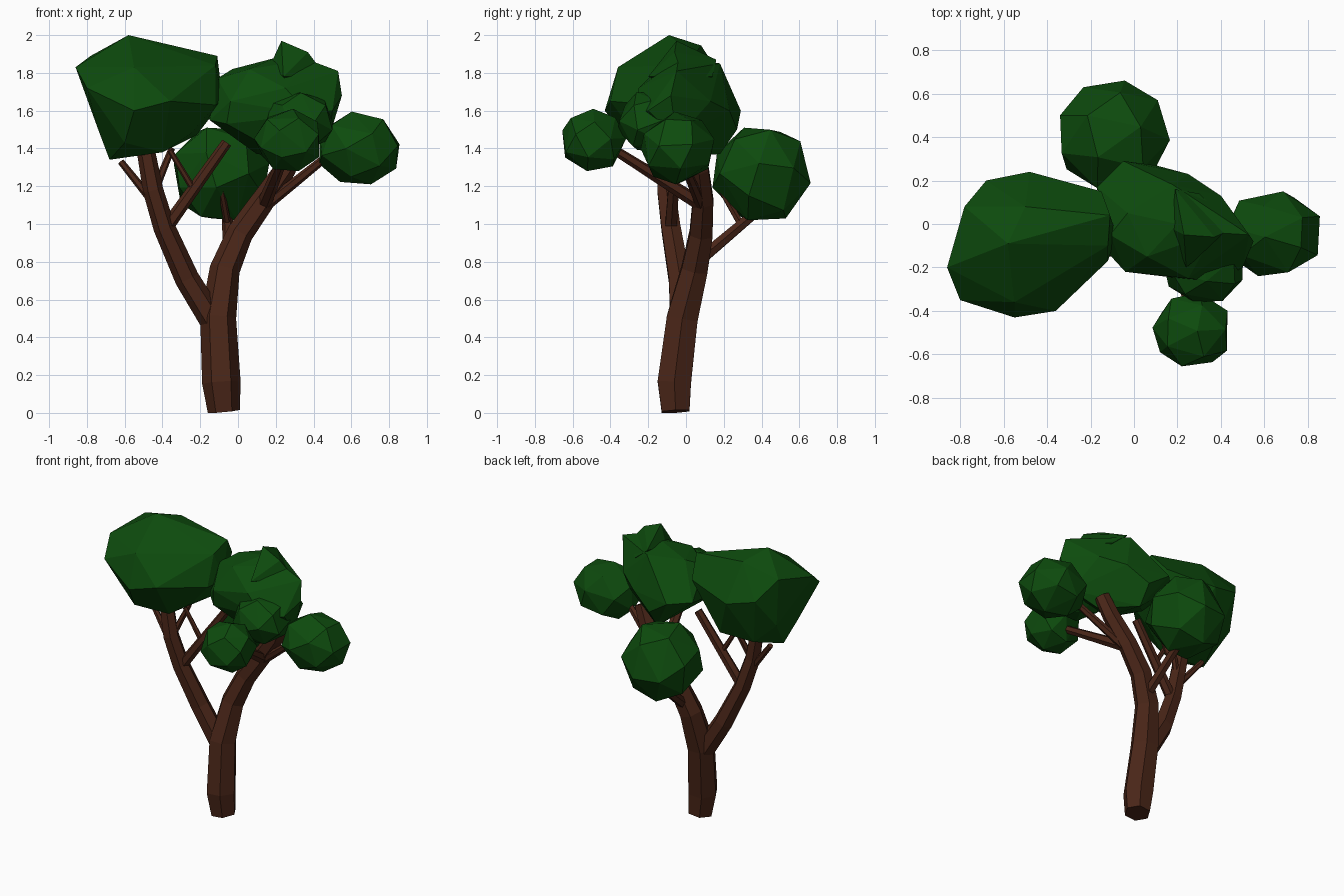
import bpy, bmesh, math
from mathutils import Vector, Matrix


def material(name, rgb):
    m = bpy.data.materials.new(name)
    m.diffuse_color = (*rgb, 1)
    return m


LEAF = material("leaf_green", (0.004, 0.07, 0.004))
BARK = material("bark_brown", (0.068, 0.019, 0.009))


def finish(name, bm, mat):
    bmesh.ops.recalc_face_normals(bm, faces=bm.faces)
    me = bpy.data.meshes.new(name)
    bm.to_mesh(me)
    bm.free()
    me.materials.append(mat)
    ob = bpy.data.objects.new(name, me)
    bpy.context.collection.objects.link(ob)
    return ob


def branch(name, path, sides=6):
    """Faceted tapering limb through (x, y, z, radius) points."""
    bm = bmesh.new()
    pts = [Vector(p[:3]) for p in path]
    rings = []
    for i, p in enumerate(pts):
        t = (pts[min(i + 1, len(pts) - 1)] - pts[max(i - 1, 0)]).normalized()
        u = (Vector((0, 1, 0)) - t * t.y).normalized()
        v = t.cross(u)
        ring = []
        for k in range(sides):
            a = 2 * math.pi * (k + 0.5) / sides
            ring.append(bm.verts.new(p + path[i][3] * (u * math.cos(a) + v * math.sin(a))))
        rings.append(ring)
    for a, b in zip(rings, rings[1:]):
        for k in range(sides):
            j = (k + 1) % sides
            bm.faces.new((a[k], a[j], b[j], b[k]))
    bm.faces.new(rings[0][::-1])
    bm.faces.new(rings[-1])
    return finish(name, bm, BARK)


def hull(name, points):
    """Faceted foliage mass: convex hull of a few points."""
    bm = bmesh.new()
    for p in points:
        bm.verts.new(p)
    bmesh.ops.convex_hull(bm, input=bm.verts)
    bmesh.ops.delete(bm, geom=[v for v in bm.verts if not v.link_faces], context='VERTS')
    bmesh.ops.dissolve_limit(bm, angle_limit=math.radians(6), verts=bm.verts, edges=bm.edges)
    return finish(name, bm, LEAF)


def ball(name, lo, hi, tilt=0.0, n=21):
    """Rough foliage ball filling the box lo..hi."""
    rot = Matrix.Rotation(tilt, 3, Vector((1, 0.6, 0.3)))
    pts = []
    for i in range(n):
        z = 1 - 2 * (i + 0.5) / n
        a = i * math.pi * (3 - math.sqrt(5))
        r = math.sqrt(1 - z * z)
        pts.append(rot @ Vector((r * math.cos(a), r * math.sin(a), z)))
    mn = [min(p[k] for p in pts) for k in range(3)]
    mx = [max(p[k] for p in pts) for k in range(3)]
    return hull(name, [[lo[k] + (p[k] - mn[k]) / (mx[k] - mn[k]) * (hi[k] - lo[k])
                        for k in range(3)] for p in pts])


# trunk running into the right limb, and the left limb
trunk = branch("trunk", [
    (-0.075, -0.055, 0.02, 0.085), (-0.088, -0.062, 0.16, 0.102),
    (-0.105, -0.02, 0.5, 0.095), (-0.07, 0.045, 0.76, 0.08),
    (0.01, 0.08, 0.95, 0.07), (0.13, 0.09, 1.12, 0.063),
    (0.25, 0.07, 1.29, 0.057), (0.31, 0.05, 1.42, 0.05)])
branch("left_limb", [(-0.11, -0.02, 0.45, 0.07), (-0.27, -0.035, 0.71, 0.065),
                     (-0.39, -0.08, 0.98, 0.058), (-0.45, -0.105, 1.18, 0.054),
                     (-0.49, -0.1, 1.4, 0.048)])

# smaller branches carrying the foliage
TWIGS = {
    "cross_branch": [(-0.38, -0.08, 0.98, 0.036), (-0.06, -0.05, 1.43, 0.028)],
    "cross_twig": [(-0.24, -0.07, 1.19, 0.018), (-0.36, -0.08, 1.39, 0.014)],
    "outer_twig": [(-0.46, -0.1, 1.13, 0.023), (-0.62, -0.06, 1.33, 0.018)],
    "inner_twig": [(-0.44, -0.1, 1.18, 0.022), (-0.35, -0.04, 1.4, 0.017)],
    "back_branch": [(-0.04, 0.06, 0.8, 0.036), (-0.06, 0.38, 1.07, 0.028)],
    "back_twig": [(-0.055, 0.29, 1.0, 0.02), (-0.09, 0.18, 1.19, 0.016)],
    "right_branch": [(0.15, 0.08, 1.1, 0.03), (0.45, -0.02, 1.34, 0.022)],
    "front_branch": [(0.14, 0.07, 1.11, 0.038), (0.25, -0.36, 1.38, 0.026)],
}
for name, path in TWIGS.items():
    branch(name, path)

# large left canopy
hull("left_canopy", [
    (-0.58, -0.09, 2.0), (-0.5, 0.08, 1.945), (-0.78, 0.08, 1.89), (-0.86, -0.2, 1.83),
    (-0.68, 0.2, 1.75), (-0.48, 0.24, 1.7), (-0.15, 0.15, 1.75), (-0.11, 0.04, 1.89),
    (-0.12, -0.1, 1.84), (-0.08, -0.05, 1.65), (-0.12, -0.17, 1.63), (-0.25, -0.25, 1.58),
    (-0.36, -0.4, 1.65), (-0.55, -0.43, 1.6), (-0.8, -0.35, 1.72), (-0.55, -0.36, 1.83),
    (-0.22, 0.02, 1.47), (-0.25, -0.15, 1.48), (-0.4, -0.2, 1.38), (-0.68, -0.12, 1.34),
    (-0.6, -0.3, 1.43), (-0.74, -0.2, 1.5), (-0.6, 0.1, 1.41), (-0.35, 0.12, 1.42),
    (-0.75, 0.06, 1.55)])

# middle canopy, its raised crown and a lower front lobe
hull("middle_canopy", [
    (0.2, 0.0, 1.88), (0.37, -0.04, 1.87), (0.18, 0.18, 1.85), (-0.03, 0.05, 1.82),
    (-0.11, -0.05, 1.77), (-0.17, 0.17, 1.6), (-0.05, 0.29, 1.6), (0.1, 0.27, 1.5),
    (0.25, 0.23, 1.6), (0.4, 0.13, 1.65), (0.53, -0.05, 1.81), (0.55, -0.08, 1.68),
    (0.5, -0.2, 1.6), (0.48, -0.05, 1.45), (0.38, -0.27, 1.58), (-0.04, -0.22, 1.65),
    (0.06, -0.15, 1.82), (0.25, -0.25, 1.72), (0.3, 0.0, 1.36), (0.1, 0.18, 1.37),
    (0.0, 0.0, 1.46), (0.1, -0.15, 1.44), (-0.15, -0.1, 1.55), (-0.06, -0.19, 1.53)])
hull("middle_canopy_crown", [
    (0.23, -0.05, 1.97), (0.37, -0.06, 1.91), (0.17, -0.02, 1.84), (0.46, -0.02, 1.79),
    (0.3, 0.14, 1.78), (0.19, 0.16, 1.87), (0.24, -0.2, 1.78), (0.3, 0.0, 1.7)])
ball("middle_canopy_lobe", (0.13, -0.36, 1.38), (0.5, -0.02, 1.7), 0.9)

# separate foliage balls
ball("right_canopy", (0.43, -0.24, 1.21), (0.855, 0.15, 1.595), 0.5)
ball("front_canopy", (0.085, -0.655, 1.28), (0.43, -0.315, 1.61), 1.3)
ball("back_canopy", (-0.34, 0.14, 1.02), (0.165, 0.66, 1.51), 2.1)

# set the trunk end on the ground
foot = [v for v in trunk.data.vertices if v.co.z < 0.08]
low = min(v.co.z for v in foot)
for v in foot:
    v.co.z -= low
